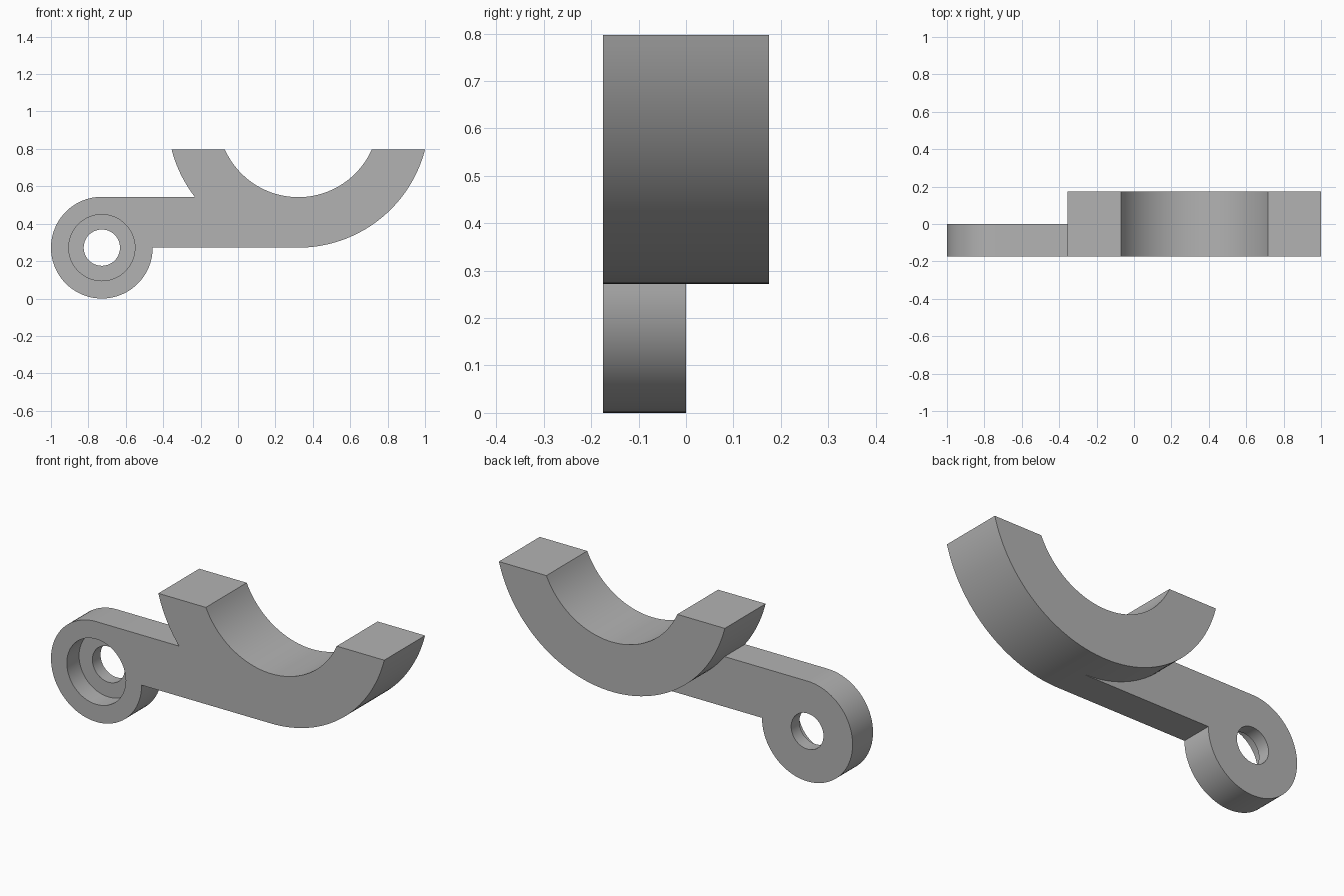
import bpy
import bmesh
from math import sin, cos, acos, pi
from mathutils import Matrix

cube = bpy.data.objects.get("Cube")
if cube:
    bpy.data.objects.remove(cube, do_unlink=True)

# Main dimensions
CRADLE_X, CRADLE_Z = 0.3225, 0.972
OUTER_R, INNER_R, TOP_Z = 0.7, 0.43, 0.797
EYE_X, EYE_R = -0.728, 0.272
FRONT, MIDDLE, BACK = -0.175, 0.0, 0.175

grey = bpy.data.materials.new("plain grey")
grey.use_nodes = True
grey.diffuse_color = (0.45, 0.45, 0.45, 1)
grey.node_tree.nodes["Principled BSDF"].inputs["Base Color"].default_value = grey.diffuse_color


def arc(cx, cz, r, start, end, n):
    """Points on an arc, with angles measured from straight down."""
    steps = [start + (end - start) * i / n for i in range(n + 1)]
    return [(cx + r * sin(t), cz - r * cos(t)) for t in steps]


def cradle_arc(r, start, end, n):
    return arc(CRADLE_X, CRADLE_Z, r, start, end, n)


def add_object(name, bm):
    mesh = bpy.data.meshes.new(name)
    bm.to_mesh(mesh)
    bm.free()
    mesh.materials.append(grey)
    obj = bpy.data.objects.new(name, mesh)
    bpy.context.collection.objects.link(obj)
    return obj


# Outline pieces: half-ring cradle, and round eye with its arm
outer_tip = acos((CRADLE_Z - TOP_Z) / OUTER_R)
inner_tip = acos((CRADLE_Z - TOP_Z) / INNER_R)
joint = acos((CRADLE_Z - 2 * EYE_R) / OUTER_R)
right_side = cradle_arc(OUTER_R, 0, outer_tip, 32)
saddle = cradle_arc(INNER_R, inner_tip, -inner_tip, 48)
left_tip = cradle_arc(OUTER_R, -outer_tip, -joint, 10)
shared = cradle_arc(OUTER_R, -joint, 0, 22)[1:-1]
eye = arc(EYE_X, EYE_R, EYE_R, pi, 2.5 * pi, 60)

bm = bmesh.new()


def ring(points, y):
    return [bm.verts.new((x, y, z)) for x, z in points]


def walls(a, b):
    for i in range(len(a)):
        j = (i + 1) % len(a)
        bm.faces.new((a[i], a[j], b[j], b[i]))


# Front layer holds the full outline, back layer only the cradle
upper = right_side + saddle + left_tip
n = len(upper)
front = ring(upper + eye, FRONT)
mid_upper, mid_eye, mid_shared = (ring(p, MIDDLE) for p in (upper, eye, shared))
back = ring(upper + shared, BACK)
walls(front, mid_upper + mid_eye)
walls(mid_upper + mid_shared, back)
bm.faces.new(front)
bm.faces.new(back)
bm.faces.new([mid_upper[-1]] + mid_eye + [mid_upper[0]] + mid_shared[::-1])
bmesh.ops.recalc_face_normals(bm, faces=bm.faces)

# Merge the two layers where the cradle wall runs straight through
flat = [e for e in bm.edges
        if len(e.link_faces) == 2 and e.calc_face_angle() < 0.001
        and all(abs(v.co.y - MIDDLE) < 1e-5 for v in e.verts)]
bmesh.ops.dissolve_edges(bm, edges=flat, use_verts=True)
bracket = add_object("cradle_bracket", bm)

bpy.ops.object.select_all(action='DESELECT')
bpy.context.view_layer.objects.active = bracket
bracket.select_set(True)


# Counterbore from the front and a narrower through hole
def bore(name, radius, y_end):
    y_start = -0.3
    cut = bmesh.new()
    bmesh.ops.create_cone(cut, cap_ends=True, segments=64, radius1=radius,
                          radius2=radius, depth=y_end - y_start,
                          matrix=Matrix.Translation((EYE_X, (y_start + y_end) / 2, EYE_R))
                          @ Matrix.Rotation(pi / 2, 4, 'X'))
    cutter = add_object(name, cut)
    cutter.hide_render = True
    mod = bracket.modifiers.new(name, 'BOOLEAN')
    mod.operation = 'DIFFERENCE'
    mod.solver = 'EXACT'
    mod.object = cutter
    bpy.ops.object.modifier_apply(modifier=mod.name)
    bpy.data.objects.remove(cutter, do_unlink=True)


bore("counterbore", 0.177, -0.07)
bore("through_hole", 0.097, 0.1)

bpy.ops.object.shade_smooth_by_angle(angle=pi / 6)
